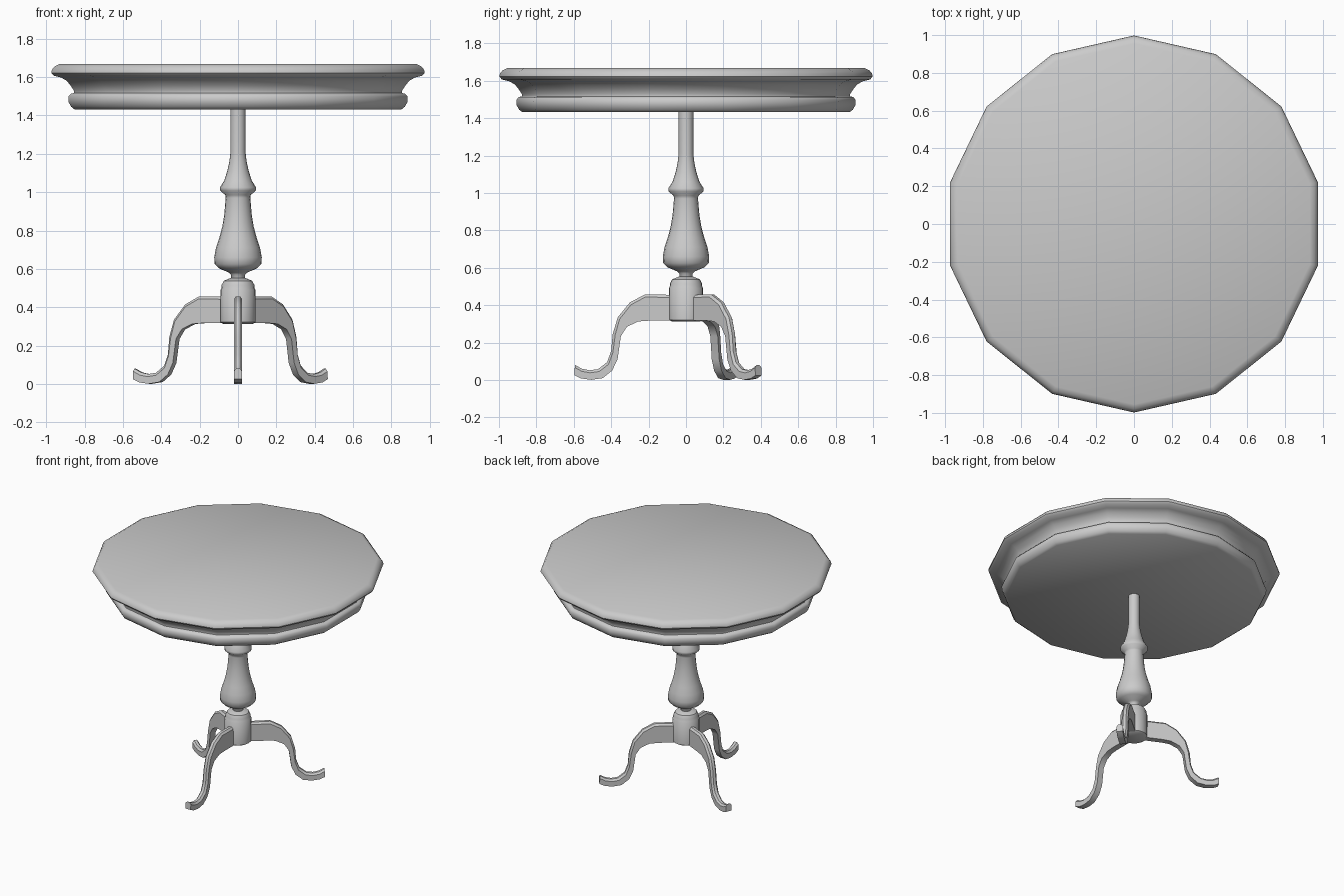
import bpy, bmesh, math
from mathutils import Vector, Matrix

if "Cube" in bpy.data.objects:
    bpy.data.objects.remove(bpy.data.objects["Cube"])

grey = bpy.data.materials.new("light grey")
grey.diffuse_color = (0.6, 0.6, 0.6, 1)
grey.use_nodes = True
grey.node_tree.nodes["Principled BSDF"].inputs["Base Color"].default_value = grey.diffuse_color


def finish(name, bm, angle):
    bmesh.ops.recalc_face_normals(bm, faces=bm.faces)
    me = bpy.data.meshes.new(name)
    bm.to_mesh(me)
    bm.free()
    me.materials.append(grey)
    ob = bpy.data.objects.new(name, me)
    bpy.context.collection.objects.link(ob)
    bpy.ops.object.select_all(action='DESELECT')
    ob.select_set(True)
    bpy.context.view_layer.objects.active = ob
    bpy.ops.object.shade_smooth_by_angle(angle=math.radians(angle))
    return ob


def skin(bm, rings):
    """Join closed rings of points in order and cap both ends."""
    vs = [[bm.verts.new(p) for p in ring] for ring in rings]
    n = len(vs[0])
    for a, b in zip(vs, vs[1:]):
        for i in range(n):
            j = (i + 1) % n
            bm.faces.new((a[i], a[j], b[j], b[i]))
    bm.faces.new(vs[0])
    bm.faces.new(vs[-1])


def turned(name, profile, sides, angle):
    """Turn a (radius, height) profile around z, with a corner facing +y."""
    bm = bmesh.new()
    steps = [math.pi / 2 + math.tau * i / sides for i in range(sides)]
    skin(bm, [[(r * math.cos(a), r * math.sin(a), z) for a in steps]
              for r, z in profile])
    return finish(name, bm, angle)


# Fourteen-sided top: moulded rim, cove and lower board
turned("table_top", [
    (0.875, 1.432), (0.892, 1.445), (0.905, 1.468), (0.907, 1.498),
    (0.895, 1.512), (0.878, 1.517), (0.878, 1.53), (0.895, 1.555), (0.915, 1.58),
    (0.945, 1.597), (0.985, 1.607), (0.998, 1.622), (0.995, 1.638),
    (0.98, 1.656), (0.955, 1.668)], 14, 50)

# Turned column
turned("column", [
    (0.036, 0.53), (0.036, 0.57), (0.05, 0.582), (0.1, 0.603), (0.122, 0.625),
    (0.124, 0.66), (0.115, 0.71), (0.098, 0.76), (0.082, 0.82), (0.072, 0.88),
    (0.064, 0.97), (0.066, 0.985), (0.093, 1.008), (0.094, 1.025),
    (0.072, 1.06), (0.056, 1.11), (0.045, 1.16), (0.039, 1.21),
    (0.039, 1.44)], 20, 50)

# Hub that carries the legs
turned("hub", [
    (0.075, 0.312), (0.091, 0.322), (0.092, 0.49), (0.087, 0.497), (0.086, 0.515),
    (0.074, 0.538), (0.04, 0.552)], 20, 40)

# Leg sections: (upper reach, upper height, lower reach, lower height)
SECTIONS = [
    (0.04, 0.455, 0.04, 0.317), (0.22, 0.457, 0.2, 0.317),
    (0.3, 0.415, 0.255, 0.313), (0.365, 0.335, 0.315, 0.285),
    (0.392, 0.245, 0.348, 0.235), (0.4, 0.155, 0.366, 0.11),
    (0.422, 0.095, 0.395, 0.05), (0.47, 0.058, 0.445, 0.01),
    (0.515, 0.052, 0.505, 0.001), (0.555, 0.06, 0.56, 0.008),
    (0.594, 0.08, 0.597, 0.025)]


def leg(name, degrees):
    bm = bmesh.new()
    w, rings = 0.022, []
    for ur, uz, lr, lz in SECTIONS:
        up, low = Vector((ur, 0, uz)), Vector((lr, 0, lz))
        d = (low - up).normalized() * 0.014
        side = Vector((0, w, 0))
        crest = Vector((0, w * 0.45, 0))
        rings.append([low - side, low + side, up + d + side,
                      up + crest, up - crest, up + d - side])
    skin(bm, rings)
    bm.transform(Matrix.Rotation(math.radians(degrees), 4, 'Z'))
    return finish(name, bm, 35)


# Three splayed legs
for name, degrees in (("front_leg", -90), ("right_leg", 40.5), ("left_leg", 154.5)):
    leg(name, degrees)
